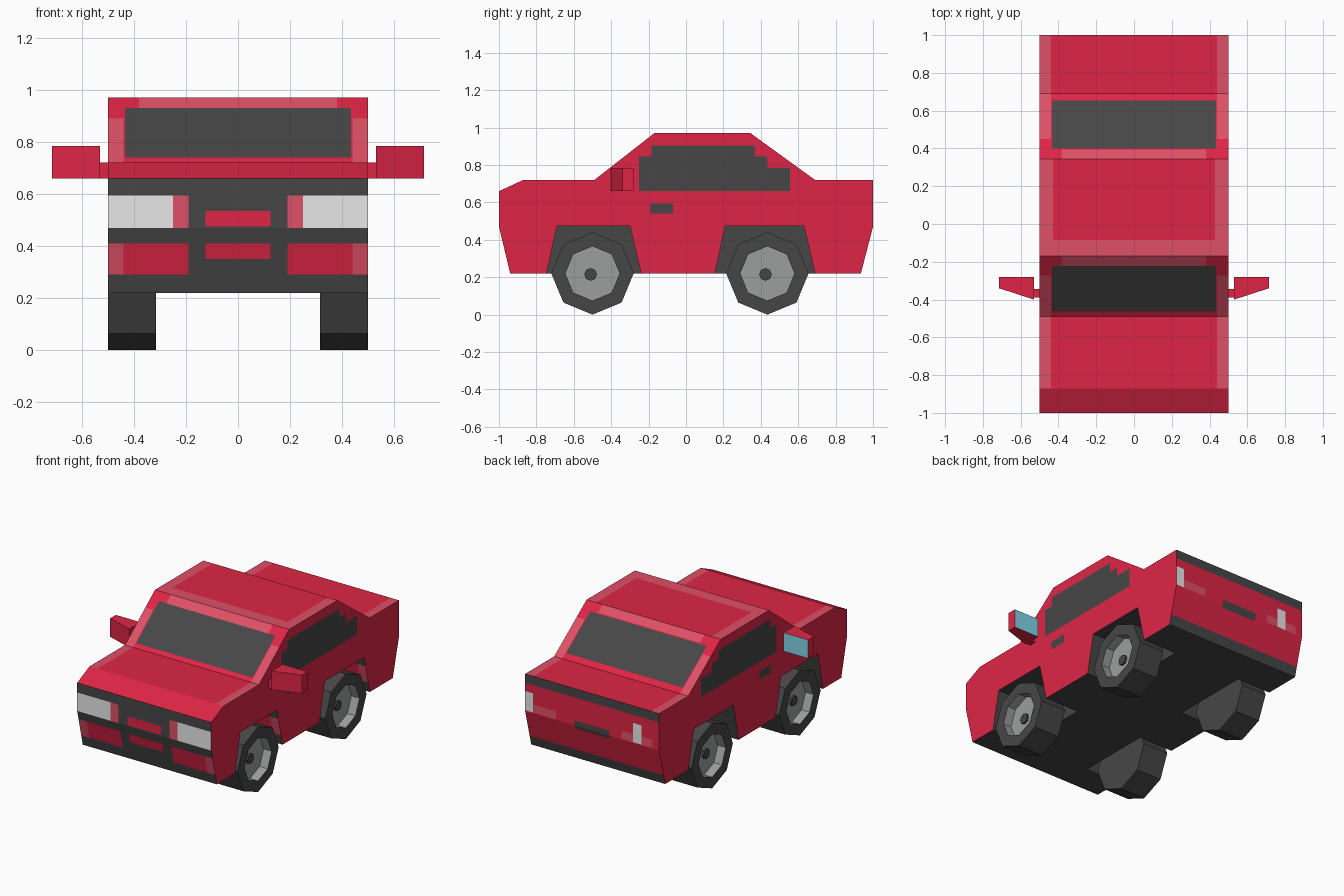
import bpy, bmesh, math
from mathutils import Vector

if "Cube" in bpy.data.objects:
    bpy.data.objects.remove(bpy.data.objects["Cube"])


def material(name, r, g, b):
    m = bpy.data.materials.new(name)
    m.diffuse_color = (r, g, b, 1)
    m.use_nodes = True
    m.node_tree.nodes["Principled BSDF"].inputs["Base Color"].default_value = m.diffuse_color
    return m


MATS = [material("red_paint", 0.73, 0.0185, 0.06),
        material("dark_trim", 0.062, 0.062, 0.062),
        material("pink_highlight", 0.73, 0.08, 0.135),
        material("lamp_white", 0.93, 0.93, 0.93),
        material("rim_grey", 0.335, 0.345, 0.345),
        material("mirror_blue", 0.22, 0.66, 0.80)]
RED, DARK, PINK, WHITE, GREY, BLUE = range(6)


def finish(bm, name):
    bmesh.ops.recalc_face_normals(bm, faces=bm.faces[:])
    me = bpy.data.meshes.new(name)
    bm.to_mesh(me)
    bm.free()
    for m in MATS:
        me.materials.append(m)
    ob = bpy.data.objects.new(name, me)
    bpy.context.collection.objects.link(ob)
    return ob


def prism(points, offset, mat=RED):
    """Extrude a flat outline of 3D points along an offset."""
    bm = bmesh.new()
    face = bm.faces.new([bm.verts.new(p) for p in points])
    ext = bmesh.ops.extrude_face_region(bm, geom=[face], use_keep_orig=True)
    bmesh.ops.translate(bm, vec=offset,
                        verts=[v for v in ext["geom"] if isinstance(v, bmesh.types.BMVert)])
    bmesh.ops.recalc_face_normals(bm, faces=bm.faces[:])
    for f in bm.faces:
        f.material_index = mat
    return bm


def paint(bm, direction, mat, x=(-9, 9), y=(-9, 9), z=(-9, 9)):
    """Cut a box-shaped patch into the faces that look along direction and colour it."""
    d = Vector(direction).normalized()
    box = (x, y, z)

    def facing():
        out = []
        for f in bm.faces:
            if f.normal.dot(d) < 0.95:
                continue
            if all(max(v.co[i] for v in f.verts) > box[i][0] - 1e-4 and
                   min(v.co[i] for v in f.verts) < box[i][1] + 1e-4 for i in range(3)):
                out.append(f)
        return out

    for axis in (2, 1, 0):
        for value in box[axis]:
            if abs(value) > 5:
                continue
            faces = facing()
            geom = faces + list({e for f in faces for e in f.edges}) \
                + list({v for f in faces for v in f.verts})
            no = Vector((0, 0, 0))
            no[axis] = 1
            bmesh.ops.bisect_plane(bm, geom=geom, dist=1e-5, plane_co=no * value, plane_no=no)
            bm.normal_update()
    for f in facing():
        c = f.calc_center_median()
        if all(box[i][0] < c[i] < box[i][1] for i in range(3)):
            f.material_index = mat


# Body: side profile with wheel arches, extruded across the width
ARCHES = [[(-0.24, 0.22), (-0.30, 0.475), (-0.69, 0.475), (-0.745, 0.22)],
          [(0.69, 0.22), (0.63, 0.475), (0.21, 0.475), (0.155, 0.22)]]
profile = [(-0.94, 0.22), (-1, 0.47), (-1, 0.66), (-0.87, 0.72), (-0.49, 0.72), (-0.17, 0.97),
           (0.345, 0.97), (0.69, 0.72), (1, 0.72), (1, 0.47), (0.935, 0.22)]
profile += ARCHES[1] + ARCHES[0]
body = prism([(-0.5, y, z) for y, z in profile], (1, 0, 0))

# Dark underside and arch linings
for f in body.faces:
    c = f.calc_center_median()
    if abs(f.normal.x) < 0.5 and c.z < 0.5 and abs(c.y) < 0.945:
        f.material_index = DARK
FRONT, BACK, UP = (0, -1, 0), (0, 1, 0), (0, 0, 1)
SCREEN, REAR_SLOPE = (0, -0.25, 0.32), (0, 0.25, 0.345)

# Front fascia: dark grille, slots, lamps and bumper panels
paint(body, FRONT, DARK, z=(0.22, 0.66))
for z in ((0.475, 0.535), (0.35, 0.41)):
    paint(body, FRONT, RED, x=(-0.125, 0.125), z=z)
for s in (-1, 1):
    def span(a, b):
        return tuple(sorted((s * a, s * b)))
    edge = span(0.44, 0.5)
    paint(body, FRONT, RED, x=span(0.19, 0.44), z=(0.29, 0.41))
    paint(body, FRONT, PINK, x=edge, z=(0.29, 0.41))
    paint(body, FRONT, PINK, x=span(0.19, 0.25), z=(0.47, 0.595))
    paint(body, FRONT, WHITE, x=span(0.25, 0.5), z=(0.47, 0.595))
    # Worn highlights along the upper edges
    paint(body, UP, PINK, x=edge, y=(-0.87, -0.49))
    paint(body, UP, PINK, x=edge, y=(0.69, 1))
    paint(body, UP, PINK, x=span(0.43, 0.5), y=(-0.085, 0.345))
    paint(body, SCREEN, PINK, x=edge, z=(0.72, 0.89))
    paint(body, REAR_SLOPE, PINK, x=edge, y=(0.45, 0.69))
    # Stepped side window and door handle
    for y, z in (((-0.25, 0.555), (0.66, 0.785)), ((-0.25, 0.435), (0.785, 0.845)),
                 ((-0.185, 0.37), (0.845, 0.905)), ((-0.19, -0.07), (0.54, 0.595))):
        paint(body, (s, 0, 0), DARK, y=y, z=z)
paint(body, UP, PINK, y=(-0.17, -0.085))

# Windscreen and rear window
paint(body, SCREEN, PINK, x=(-0.38, 0.38), z=(0.93, 0.97))
paint(body, SCREEN, DARK, x=(-0.435, 0.435), z=(0.74, 0.93))
paint(body, REAR_SLOPE, PINK, x=(-0.38, 0.38), y=(0.345, 0.395))
paint(body, REAR_SLOPE, DARK, x=(-0.435, 0.435), y=(0.40, 0.655))

# Tail: trim bands, handle and lamps
paint(body, BACK, DARK, z=(0.66, 0.72))
paint(body, BACK, DARK, z=(0.22, 0.285))
paint(body, BACK, DARK, x=(-0.13, 0.13), z=(0.45, 0.505))
for x in ((0.27, 0.5), (-0.45, -0.22)):
    paint(body, BACK, PINK, x=x, z=(0.475, 0.53))
for x in ((0.44, 0.5), (-0.37, -0.306)):
    paint(body, BACK, WHITE, x=x, z=(0.475, 0.605))
finish(body, "body")

# Floor blocks closing the wheel wells on the inside
for name, arch in zip(("front", "rear"), ARCHES):
    finish(prism([(-0.25, y, z) for y, z in arch], (0.5, 0, 0), DARK), name + "_well_inner")


def wheel(name, s, cy, cz=0.22):
    """Eight-sided tyre with a recessed grey rim and a dark hub."""
    bm = bmesh.new()
    rings = []
    for r, x in ((0.22, 0.315), (0.22, 0.5), (0.145, 0.5), (0.145, 0.44)):
        rings.append([bm.verts.new((s * x, cy + r * math.cos(k * math.pi / 4),
                                    cz + r * math.sin(k * math.pi / 4))) for k in range(8)])
    for i in range(3):
        for k in range(8):
            n = (k + 1) % 8
            f = bm.faces.new((rings[i][k], rings[i][n], rings[i + 1][n], rings[i + 1][k]))
            f.material_index = GREY if i == 2 else DARK
    bm.faces.new(rings[0]).material_index = DARK
    bm.faces.new(rings[3]).material_index = GREY
    finish(bm, name)
    hub = [(s * 0.44, cy - 0.01 + 0.034 * math.cos(k * math.pi / 4),
            cz - 0.005 + 0.034 * math.sin(k * math.pi / 4)) for k in range(8)]
    finish(prism(hub, (s * 0.012, 0, 0), DARK), name + "_hub")


for s, side in ((1, "right"), (-1, "left")):
    wheel("front_wheel_" + side, s, -0.5)
    wheel("rear_wheel_" + side, s, 0.435)
    # Door mirror: wedge housing with blue glass on its back, on a short arm
    outline = [(0.53, -0.28), (0.715, -0.28), (0.715, -0.34), (0.53, -0.40)]
    mirror = prism([(s * x, y, 0.66) for x, y in outline], (0, 0, 0.125))
    for f in mirror.faces:
        if f.normal.y > 0.9:
            f.material_index = BLUE
    finish(mirror, "mirror_" + side)
    arm = [(0.495, -0.39), (0.495, -0.345), (0.535, -0.345), (0.535, -0.39)]
    finish(prism([(s * x, y, 0.66) for x, y in arm], (0, 0, 0.06)), "mirror_arm_" + side)
